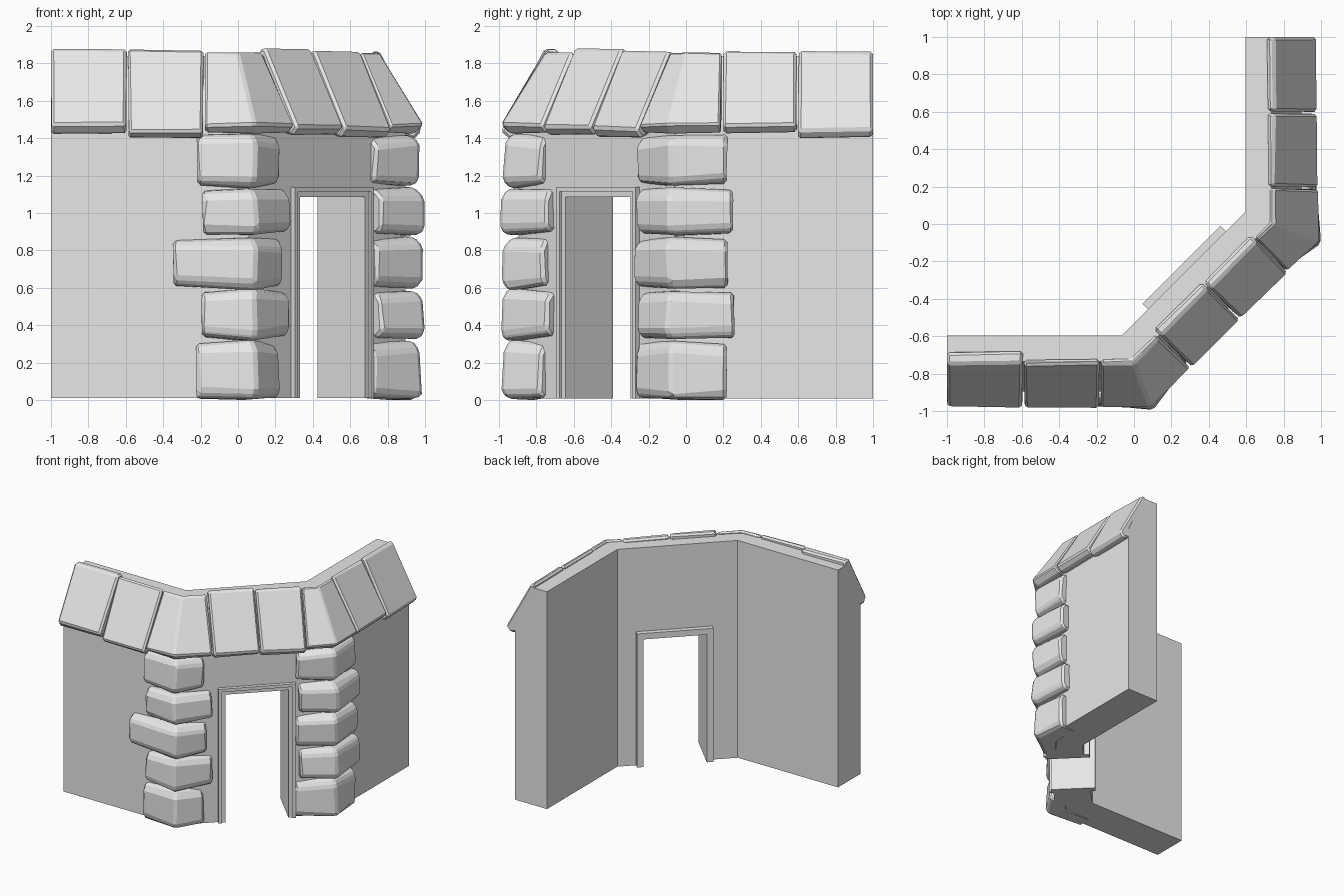
import bpy, bmesh, random
from mathutils import Vector

random.seed(4)
cube = bpy.data.objects.get("Cube")
if cube:
    bpy.data.objects.remove(cube)

grey = bpy.data.materials.new("stone grey")
grey.use_nodes = True
grey.diffuse_color = (0.8, 0.8, 0.8, 1)
grey.node_tree.nodes["Principled BSDF"].inputs["Base Color"].default_value = (0.8, 0.8, 0.8, 1)

INNER = 0.595        # distance of the inner wing faces from the centre lines
DIAG = 0.53          # x - y along the inner face of the diagonal wall
R2 = 2 ** 0.5
MITRE = R2 - 1


# Stations along the plan: (point on inner face, outward direction)
def left(x):
    return Vector((x, -INNER, 0)), Vector((0, -1, 0))


def right(y):
    return Vector((INNER, y, 0)), Vector((1, 0, 0))


def diag(u):
    return Vector(((DIAG + R2 * u) / 2, (R2 * u - DIAG) / 2, 0)), Vector((1, -1, 0)) / R2


LEFT_CORNER = (Vector((DIAG - INNER, -INNER, 0)), Vector((MITRE, -1, 0)))
RIGHT_CORNER = (Vector((INNER, INNER - DIAG, 0)), Vector((1, -MITRE, 0)))


def loft(name, stations, profiles, bevel=0, jitter=0):
    """Join (depth, height) profiles placed at the stations into a closed solid."""
    if not isinstance(profiles[0], list):
        profiles = [profiles] * len(stations)
    bm = bmesh.new()
    rings = []
    for (base, out), prof in zip(stations, profiles):
        ring = []
        for d, z in prof:
            p = base + out * d + Vector((0, 0, z))
            if jitter:
                p += Vector([random.uniform(-jitter, jitter) for _ in range(3)])
                p = Vector((max(-1, min(1, p.x)), max(-1, min(1, p.y)), max(0, p.z)))
            ring.append(bm.verts.new(p))
        rings.append(ring)
    n = len(rings[0])
    for a, b in zip(rings, rings[1:]):
        for i in range(n):
            j = (i + 1) % n
            bm.faces.new((a[i], a[j], b[j], b[i]))
    bm.faces.new(rings[0])
    bm.faces.new(rings[-1][::-1])
    bmesh.ops.recalc_face_normals(bm, faces=bm.faces)
    mesh = bpy.data.meshes.new(name)
    bm.to_mesh(mesh)
    bm.free()
    mesh.materials.append(grey)
    obj = bpy.data.objects.new(name, mesh)
    bpy.context.collection.objects.link(obj)
    if bevel:
        mod = obj.modifiers.new("worn edges", "BEVEL")
        mod.width = bevel
        mod.segments = 1
        mod.limit_method = "ANGLE"
    return obj


# Walls with sloping top, open at the doorway
def wall_profile(bottom):
    return [(0, bottom), (0.30, bottom), (0.30, 1.5), (0.14, 1.84), (0, 1.84)]


loft("left_wall", [left(-1), LEFT_CORNER, diag(-0.24)], wall_profile(0.01))
loft("right_wall", [diag(0.29), RIGHT_CORNER, right(1)], wall_profile(0.01))
loft("wall_over_door", [diag(-0.24), diag(0.29)], wall_profile(1.11))


# Door frame, standing proud on both sides
def box_profile(d0, d1, z0, z1):
    return [(d0, z0), (d1, z0), (d1, z1), (d0, z1)]


for name, u0, u1, z0, z1 in (("left_jamb", -0.27, -0.22, 0.01, 1.135),
                             ("right_jamb", 0.27, 0.32, 0.01, 1.135),
                             ("door_head", -0.22, 0.27, 1.085, 1.135)):
    loft(name, [diag(u0), diag(u1)], box_profile(-0.042, 0.315, z0, z1))
# Thin raised outer bead of the frame
for name, u0, u1, z0, z1 in (("left_bead", -0.275, -0.25, 0.01, 1.14),
                             ("right_bead", 0.30, 0.325, 0.01, 1.14),
                             ("head_bead", -0.25, 0.30, 1.115, 1.14)):
    loft(name, [diag(u0), diag(u1)], box_profile(0.29, 0.33, z0, z1))


# Corner stones: rough blocks wrapped round both bends
def block_profile(depth, z0, z1):
    return [(0.2, z0), (depth - 0.03, z0), (depth, z0 + 0.04),
            (depth - 0.005, z1 - 0.05), (depth - 0.045, z1), (0.2, z1)]


# bottom, top, depth, left wing end, left diagonal end, right diagonal end, right wing end
courses = [(0.00, 0.315, 0.385, -0.22, -0.39, 0.32, 0.22),
           (0.325, 0.59, 0.400, -0.19, -0.33, 0.35, 0.255),
           (0.595, 0.87, 0.390, -0.345, -0.37, 0.325, 0.225),
           (0.88, 1.13, 0.400, -0.19, -0.33, 0.35, 0.245),
           (1.14, 1.42, 0.380, -0.22, -0.39, 0.33, 0.22)]
for i, (z0, z1, d, lx, lu, ru, ry) in enumerate(courses):
    middle = block_profile(d, z0, z1)
    wing_end = block_profile(d - 0.02, z0 + 0.01, z1 - 0.01)
    door_end = block_profile(d - 0.045, z0 + 0.015, z1 - 0.01)
    loft(f"left_corner_stone_{i + 1}", [left(lx), LEFT_CORNER, diag(lu)],
         [wing_end, middle, door_end], 0.016, 0.01)
    loft(f"right_corner_stone_{i + 1}", [diag(ru), RIGHT_CORNER, right(ry)],
         [door_end, middle, wing_end], 0.016, 0.01)


# Coping slabs lying on the sloping wall top
def slab_profile(inner, lift, drop):
    return [(inner, 1.78), (inner, 1.865 + lift), (0.155, 1.87 + lift),
            (0.39, 1.47 - drop), (0.345, 1.425 - drop), (0.24, 1.44)]


slabs = [([left(-1), left(-0.595)], 0.09, 0.01, 0.0),
         ([left(-0.585), left(-0.185)], 0.13, 0.005, 0.03),
         ([left(-0.175), LEFT_CORNER, diag(-0.335)], 0.13, -0.01, 0.0),
         ([diag(-0.32), diag(0.035)], 0.10, 0.01, 0.01),
         ([diag(0.045), diag(0.395)], 0.11, -0.005, 0.02),
         ([diag(0.405), RIGHT_CORNER, right(0.185)], 0.13, -0.01, 0.0),
         ([right(0.2), right(0.59)], 0.12, -0.005, 0.0),
         ([right(0.6), right(1)], 0.12, -0.005, 0.025)]
for i, (stations, inner, lift, drop) in enumerate(slabs):
    loft(f"coping_slab_{i + 1}", stations, slab_profile(inner, lift, drop), 0.014, 0.006)
